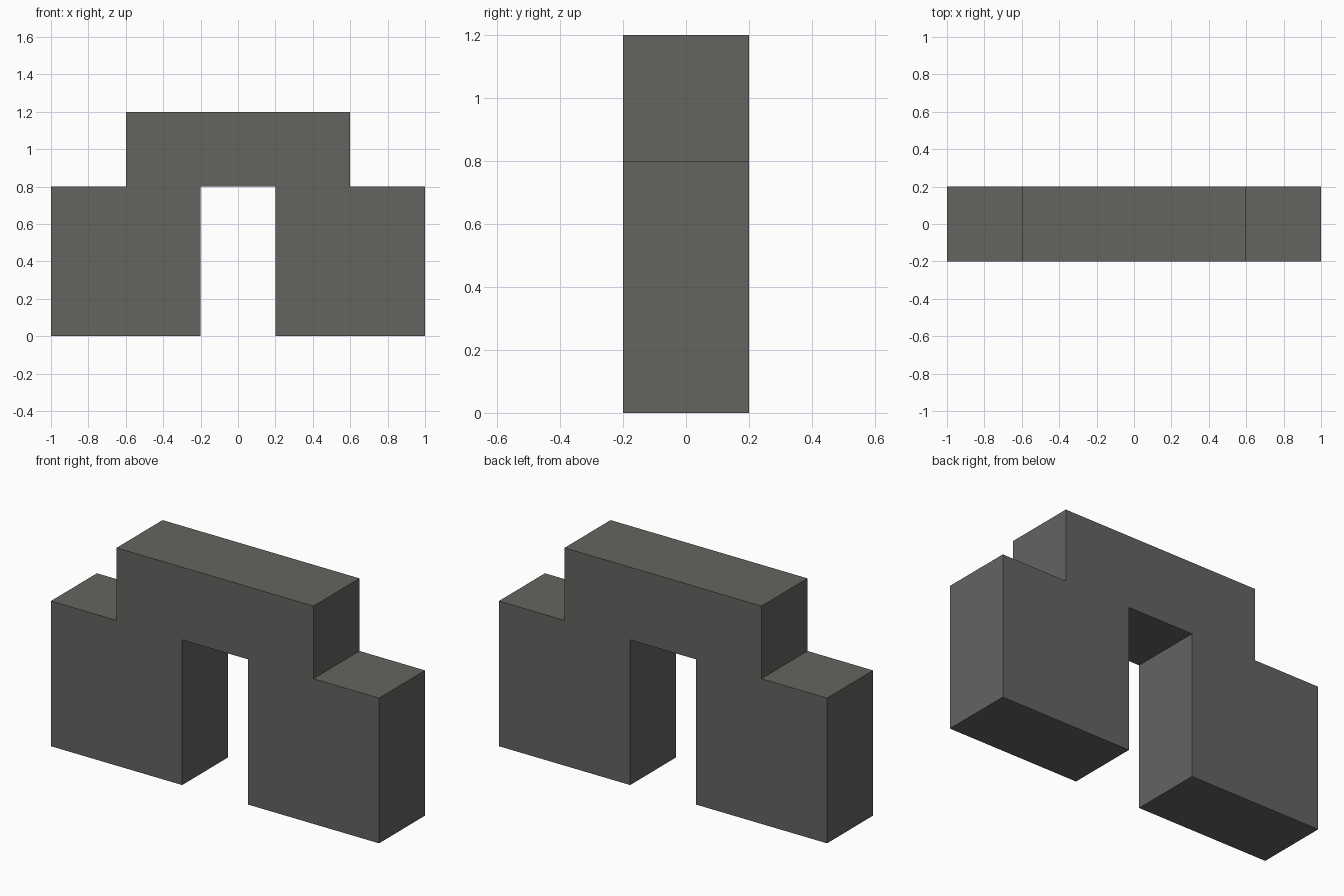
import bpy
import bmesh

if "Cube" in bpy.data.objects:
    bpy.data.objects.remove(bpy.data.objects["Cube"])

# Dark grey stone colour
stone = bpy.data.materials.new("dark_grey_stone")
stone.diffuse_color = (0.125, 0.13, 0.118, 1.0)
stone.use_nodes = True
stone.node_tree.nodes["Principled BSDF"].inputs["Base Color"].default_value = stone.diffuse_color

# Stepped arch profile: right half (x, z), mirrored for the left half
right = [(0.2, 0.8), (0.2, 0.0), (1.0, 0.0), (1.0, 0.8), (0.6, 0.8), (0.6, 1.2)]
profile = right + [(-x, z) for x, z in reversed(right)]
depth = 0.4

# Extrude the profile from front to back
bm = bmesh.new()
front = bm.faces.new([bm.verts.new((x, -depth / 2, z)) for x, z in profile])
result = bmesh.ops.extrude_face_region(bm, geom=[front], use_keep_orig=True)
moved = [g for g in result["geom"] if isinstance(g, bmesh.types.BMVert)]
bmesh.ops.translate(bm, verts=moved, vec=(0, depth, 0))
bmesh.ops.recalc_face_normals(bm, faces=bm.faces)

mesh = bpy.data.meshes.new("stepped_arch")
bm.to_mesh(mesh)
bm.free()
mesh.materials.append(stone)
arch = bpy.data.objects.new("stepped_arch", mesh)
bpy.context.collection.objects.link(arch)
